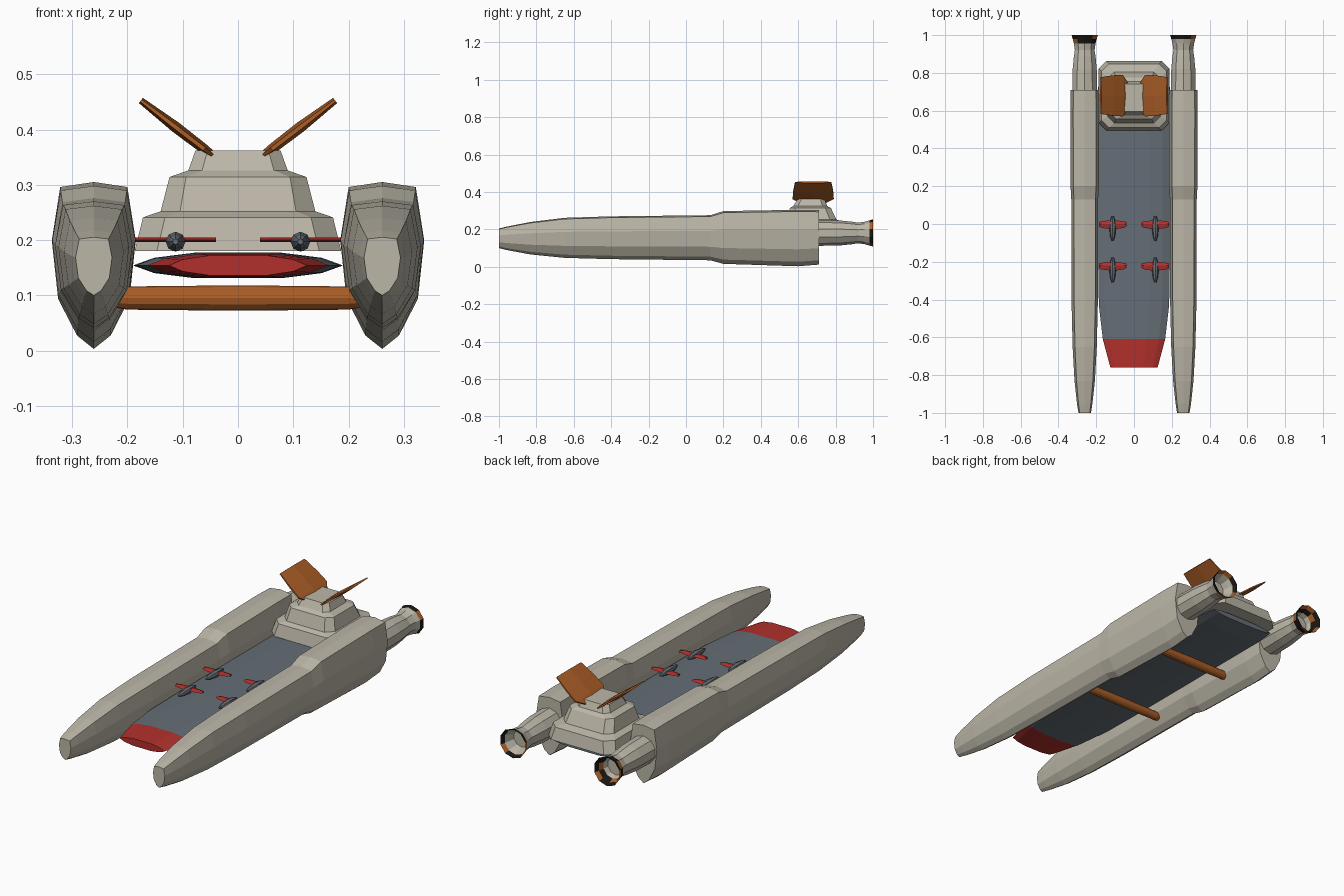
import bpy, bmesh
from math import sin, cos, pi
from mathutils import Vector

cube = bpy.data.objects.get("Cube")
if cube:
    bpy.data.objects.remove(cube, do_unlink=True)


def material(name, rgb):
    m = bpy.data.materials.new(name)
    m.use_nodes = True
    m.diffuse_color = (*rgb, 1)
    m.node_tree.nodes["Principled BSDF"].inputs["Base Color"].default_value = (*rgb, 1)
    return m


GREY = material("warm_grey", (0.50, 0.47, 0.39))
SLATE = material("slate", (0.13, 0.155, 0.18))
RED = material("red", (0.45, 0.03, 0.025))
ORANGE = material("burnt_orange", (0.40, 0.11, 0.02))
BLACK = material("soot_black", (0.01, 0.008, 0.006))


def loft(name, rings, mats, rule=None):
    """Skin a row of equal-sized point rings and cap both ends."""
    bm = bmesh.new()
    loops = [[bm.verts.new(p) for p in ring] for ring in rings]
    n = len(loops[0])
    for a, b in zip(loops, loops[1:]):
        for i in range(n):
            j = (i + 1) % n
            bm.faces.new((a[i], a[j], b[j], b[i]))
    bm.faces.new(loops[0])
    bm.faces.new(loops[-1])
    bmesh.ops.recalc_face_normals(bm, faces=bm.faces)
    if rule:
        for i, f in enumerate(bm.faces):
            f.material_index = rule(i, f.calc_center_median())
    me = bpy.data.meshes.new(name)
    bm.to_mesh(me)
    bm.free()
    for m in mats:
        me.materials.append(m)
    ob = bpy.data.objects.new(name, me)
    bpy.context.collection.objects.link(ob)
    return ob


def circle_y(x, y, z, r, n=10):
    """Ring of points around the y direction."""
    return [(x + r * sin(2 * pi * i / n), y, z + r * cos(2 * pi * i / n)) for i in range(n)]


def side_name(s):
    return "left" if s > 0 else "right"


# Hull cross-section, half: (width fraction, height fraction)
HALF = [(0, 1), (0.8, 0.97), (1, 0.65), (0.85, 0.3), (0.4, 0.08), (0, 0)]
SECTION = HALF + [(-w, h) for w, h in HALF[-2:0:-1]]
# Hull stations: y, half width, bottom, top
STATIONS = [(-1, 0.033, 0.1, 0.205), (-0.95, 0.041, 0.088, 0.217),
            (-0.83, 0.054, 0.066, 0.24), (-0.65, 0.064, 0.048, 0.262),
            (-0.4, 0.07, 0.041, 0.27), (0.13, 0.071, 0.035, 0.276),
            (0.2, 0.075, 0.016, 0.298), (0.6, 0.076, 0.003, 0.305),
            (0.71, 0.074, 0.012, 0.303)]
# Nozzle profile, outside then back inside: y, radius
NOZZLE = [(0.69, 0.069), (0.82, 0.067), (0.89, 0.06), (0.92, 0.055),
          (0.955, 0.06), (0.98, 0.067), (1, 0.073),
          (0.98, 0.062), (0.955, 0.052), (0.93, 0.044)]

for s in (1, -1):
    x = 0.261 * s
    loft(side_name(s) + "_hull",
         [[(x + w * p, y, b + q * (t - b)) for p, q in SECTION] for y, w, b, t in STATIONS],
         [GREY])
    # Sooty tip, more worn on the right side
    start = 0.975 if s > 0 else 0.95

    def soot(i, c, start=start):
        if c.y < start:
            return 0
        return 2 if i % 3 == 0 else 1
    loft(side_name(s) + "_engine", [circle_y(x, y, 0.181, r) for y, r in NOZZLE],
         [GREY, BLACK, ORANGE], soot)

# Deck: flattened lens section with a red bow
LENS = [(-1, 0), (-0.8, 0.6), (-0.42, 1), (0.42, 1), (0.8, 0.6),
        (1, 0), (0.8, -0.6), (0.42, -1), (-0.42, -1), (-0.8, -0.6)]
DECK = [(-0.76, 0.125, 0.018), (-0.61, 0.165, 0.021), (-0.43, 0.186, 0.022),
        (-0.2, 0.19, 0.023), (0.72, 0.19, 0.023), (0.81, 0.18, 0.013)]
loft("deck", [[(w * p, y, 0.154 + h * q) for p, q in LENS] for y, w, h in DECK],
     [SLATE, RED], lambda i, c: 1 if c.y < -0.61 else 0)

# Cross beams under the deck
for name, y in (("front_beam", -0.08), ("rear_beam", 0.43)):
    loft(name, [[(x, y + r * cos(pi * i / 6), 0.095 + r * sin(pi * i / 6)) for i in range(12)]
                for x, r in ((-0.23, 0.016), (-0.2, 0.021), (0, 0.023), (0.2, 0.021), (0.23, 0.016))],
         [ORANGE])


# Stepped bridge tower with chamfered corners
def plan(z, hx, y0, y1, c):
    return [(hx, y0 + c, z), (hx, y1 - c, z), (hx - c, y1, z), (c - hx, y1, z),
            (-hx, y1 - c, z), (-hx, y0 + c, z), (c - hx, y0, z), (hx - c, y0, z)]


TIERS = [(0.18, 0.187, 0.495, 0.862, 0.04), (0.241, 0.172, 0.51, 0.848, 0.04),
         (0.252, 0.14, 0.535, 0.805, 0.035), (0.314, 0.124, 0.555, 0.775, 0.03),
         (0.326, 0.09, 0.575, 0.755, 0.025), (0.362, 0.077, 0.595, 0.74, 0.022)]
loft("bridge_tower", [plan(*t) for t in TIERS], [GREY])

# V-shaped fins: distance along the fin, y range, half thickness
FIN = [(0, 0.62, 0.735, 0.005), (0.045, 0.57, 0.79, 0.009),
       (0.11, 0.573, 0.787, 0.01), (0.19, 0.583, 0.777, 0.006)]
for s in (1, -1):
    root = Vector((0.025 * s, 0, 0.337))
    along = Vector((0.154 * s, 0, 0.118)).normalized()
    normal = Vector((-along.z * s, 0, along.x * s))

    def fin_ring(d, y0, y1, t):
        p, m = root + along * d, (y0 + y1) / 2
        pts = [(y0, 0.4), (m, 1), (y1, 0.4), (y1, -0.4), (m, -1), (y0, -0.4)]
        return [p + normal * t * k + Vector((0, y, 0)) for y, k in pts]
    loft(side_name(s) + "_fin", [fin_ring(*f) for f in FIN], [ORANGE])

# Four small parked craft
BODY = [(-0.09, 0.005), (-0.065, 0.013), (-0.02, 0.018), (0.015, 0.014), (0.042, 0.006)]
WING = [(-0.073, -0.012, 0.01), (-0.06, -0.02, 0.014), (-0.02, -0.026, 0.019),
        (0.02, -0.026, 0.019), (0.06, -0.02, 0.014), (0.073, -0.012, 0.01)]
for row, cy in (("front", -0.22), ("rear", 0)):
    for s in (1, -1):
        cx = 0.113 * s
        name = row + "_" + side_name(s) + "_craft"
        loft(name + "_body", [circle_y(cx, cy + y, 0.197, r, 8) for y, r in BODY], [SLATE])
        loft(name + "_wing", [[(cx + x, cy + y0, 0.2), (cx + x, cy, 0.205),
                               (cx + x, cy + y1, 0.2), (cx + x, cy, 0.196)]
                              for x, y0, y1 in WING], [RED])
